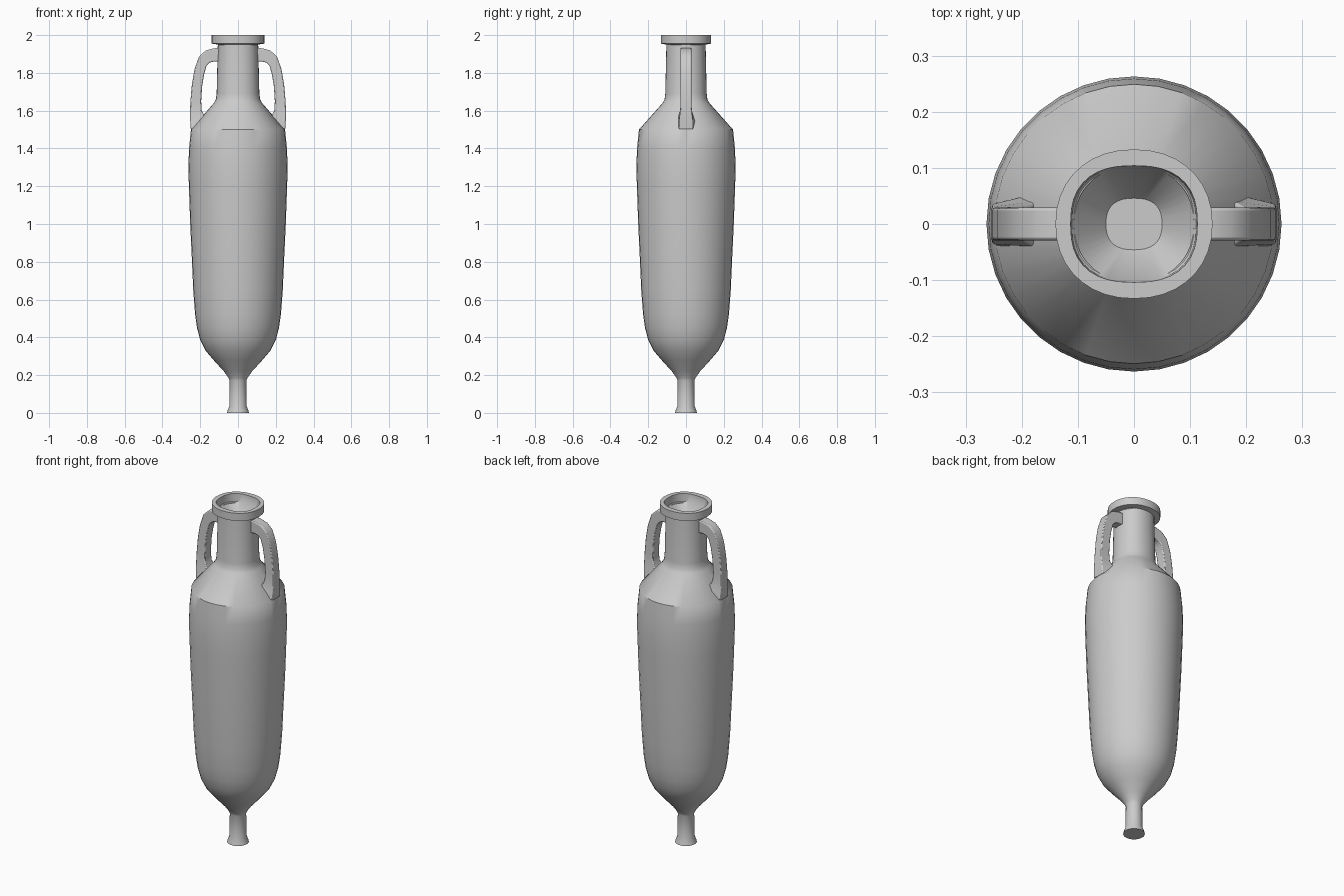
import bpy, bmesh, math

cube = bpy.data.objects.get("Cube")
if cube:
    bpy.data.objects.remove(cube, do_unlink=True)

GREY = (0.6, 0.6, 0.6, 1.0)
clay = bpy.data.materials.new("grey clay")
clay.use_nodes = True
clay.diffuse_color = GREY
bsdf = next(n for n in clay.node_tree.nodes if n.type == "BSDF_PRINCIPLED")
bsdf.inputs["Base Color"].default_value = GREY

SEGMENTS = 36


def ring(bm, radius, z, squash=1.0, power=2.0):
    """One horizontal ring; a power above 2 squares it off slightly."""
    verts = []
    for i in range(SEGMENTS):
        a = math.tau * i / SEGMENTS
        c, s = math.cos(a), math.sin(a)
        x = math.copysign(abs(c) ** (2 / power), c)
        y = math.copysign(abs(s) ** (2 / power), s)
        verts.append(bm.verts.new((radius * x, radius * squash * y, z)))
    return verts


def loft(name, rings, angle):
    """Skin closed rings of equal length and cap both ends."""
    bm, loops = rings
    for a, b in zip(loops, loops[1:]):
        for i in range(len(a)):
            j = (i + 1) % len(a)
            bm.faces.new((a[i], a[j], b[j], b[i]))
    bm.faces.new(list(reversed(loops[0])))
    bm.faces.new(loops[-1])
    bmesh.ops.recalc_face_normals(bm, faces=bm.faces)
    mesh = bpy.data.meshes.new(name)
    bm.to_mesh(mesh)
    bm.free()
    mesh.materials.append(clay)
    obj = bpy.data.objects.new(name, mesh)
    bpy.context.collection.objects.link(obj)
    bpy.ops.object.select_all(action="DESELECT")
    obj.select_set(True)
    bpy.context.view_layer.objects.active = obj
    bpy.ops.object.shade_smooth_by_angle(angle=math.radians(angle))
    return obj


# Vessel: foot, belly, shoulder, neck, lip and the hollow mouth
belly = [(.058, 0), (.056, .01), (.046, .035), (.044, .17), (.05, .185),
         (.075, .22), (.125, .275), (.172, .33), (.2, .385), (.217, .45),
         (.227, .52), (.237, .65), (.245, .83), (.253, 1.0), (.26, 1.2),
         (.263, 1.3), (.259, 1.4), (.249, 1.5)]
neck = [(.128, 1.64), (.117, 1.66), (.113, 1.69), (.107, 1.95)]
lip = [(.14, 1.955), (.14, 2.0)]
mouth = [(.113, 2.0), (.111, 1.955), (.05, 1.88)]

bm = bmesh.new()
loops = [ring(bm, r, z) for r, z in belly]
loops += [ring(bm, r, z, .97, 2.15) for r, z in neck]
loops += [ring(bm, r, z, .95, 2.15) for r, z in lip]
loops += [ring(bm, r, z, .92, 2.5) for r, z in mouth]
loft("vessel", (bm, loops), 35)

# Handle sections: outer x, outer z, inner x, inner z, half width
sections = [(.09, 1.932, .09, 1.86, .029), (.13, 1.93, .13, 1.86, .029),
            (.172, 1.918, .15, 1.854, .029), (.207, 1.885, .167, 1.837, .029),
            (.23, 1.82, .18, 1.79, .029), (.244, 1.74, .19, 1.73, .029),
            (.252, 1.65, .195, 1.65, .029), (.254, 1.59, .192, 1.6, .031),
            (.253, 1.55, .175, 1.57, .04), (.25, 1.5, .15, 1.54, .062)]


def handle(name, side):
    bm = bmesh.new()
    loops = []
    for ox, oz, ix, iz, w in sections:
        # The outer face stays narrow while the root spreads over the shoulder
        corners = ((ox, -min(w, .036), oz), (ox, min(w, .036), oz),
                   (ix, w, iz), (ix, -w, iz))
        loops.append([bm.verts.new((side * x, y, z)) for x, y, z in corners])
    obj = loft(name, (bm, loops), 40)
    bevel = obj.modifiers.new("soft edges", "BEVEL")
    bevel.width = .005
    bevel.segments = 2
    bevel.limit_method = "ANGLE"
    bevel.angle_limit = math.radians(50)


handle("left_handle", 1)
handle("right_handle", -1)
